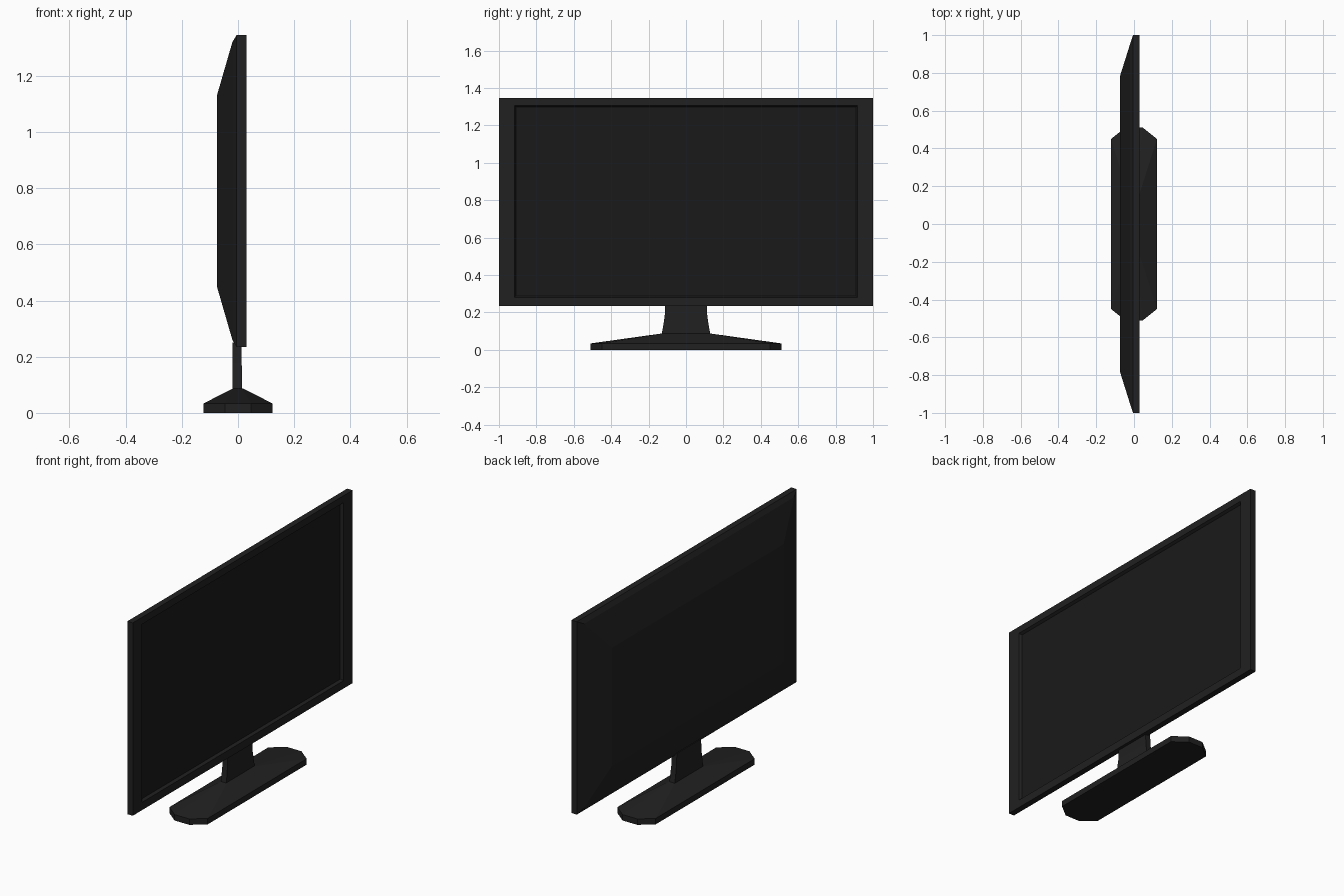
import bpy, bmesh

if "Cube" in bpy.data.objects:
    bpy.data.objects.remove(bpy.data.objects["Cube"])


def material(name, v):
    m = bpy.data.materials.new(name)
    m.diffuse_color = (v, v, v, 1)
    m.use_nodes = True
    m.node_tree.nodes["Principled BSDF"].inputs["Base Color"].default_value = m.diffuse_color
    return m


def loft(name, rings, mat, cap_start=True, cap_end=True):
    """Skin a list of equal-length point rings and cap the ends."""
    bm = bmesh.new()
    loops = [[bm.verts.new(p) for p in ring] for ring in rings]
    n = len(loops[0])
    for a, b in zip(loops, loops[1:]):
        for i in range(n):
            j = (i + 1) % n
            bm.faces.new((a[i], a[j], b[j], b[i]))
    if cap_start:
        bm.faces.new(loops[0][::-1])
    if cap_end:
        bm.faces.new(loops[-1])
    bmesh.ops.recalc_face_normals(bm, faces=bm.faces)
    me = bpy.data.meshes.new(name)
    bm.to_mesh(me)
    bm.free()
    me.materials.append(mat)
    ob = bpy.data.objects.new(name, me)
    bpy.context.collection.objects.link(ob)
    return ob


def upright(x, hy, z0, z1):
    return [(x, -hy, z0), (x, hy, z0), (x, hy, z1), (x, -hy, z1)]


def flat(z, hx, hy, cx=0.0):
    return [(cx - hx, -hy, z), (cx + hx, -hy, z), (cx + hx, hy, z), (cx - hx, hy, z)]


def octagon(z, hx, hy, cut_x, cut_y):
    a, b = hx - cut_x, hy - cut_y
    return [(hx, -b, z), (hx, b, z), (a, hy, z), (-a, hy, z),
            (-hx, b, z), (-hx, -b, z), (-a, -hy, z), (a, -hy, z)]


black = material("black_plastic", 0.015)
glass = material("screen_black", 0.010)

# Housing: recessed front, bezel, side walls and tapered back
housing = loft("housing", [
    upright(0.014, 0.91, 0.288, 1.297),
    upright(0.03, 0.918, 0.28, 1.305),
    upright(0.03, 1.0, 0.235, 1.345),
    upright(-0.005, 1.0, 0.235, 1.345),
    upright(-0.02, 0.955, 0.26, 1.32),
    upright(-0.075, 0.78, 0.45, 1.13),
], black, cap_start=True)

# The display face at the bottom of the recess gets the darker material
housing.data.materials.append(glass)
for poly in housing.data.polygons:
    if poly.normal.x > 0.9 and abs(poly.center.x - 0.014) < 0.002:
        poly.material_index = 1

# Neck, flaring towards the base
loft("stand_neck", [
    flat(0.075, 0.017, 0.132, -0.002),
    flat(0.12, 0.017, 0.123, -0.002),
    flat(0.18, 0.016, 0.114, -0.003),
    flat(0.25, 0.016, 0.11, -0.003),
], black)

# Base foot with clipped corners and sloped top
loft("stand_base", [
    octagon(0.0, 0.122, 0.51, 0.075, 0.06),
    octagon(0.034, 0.122, 0.51, 0.075, 0.06),
    octagon(0.087, 0.018, 0.13, 0.005, 0.005),
], black)
